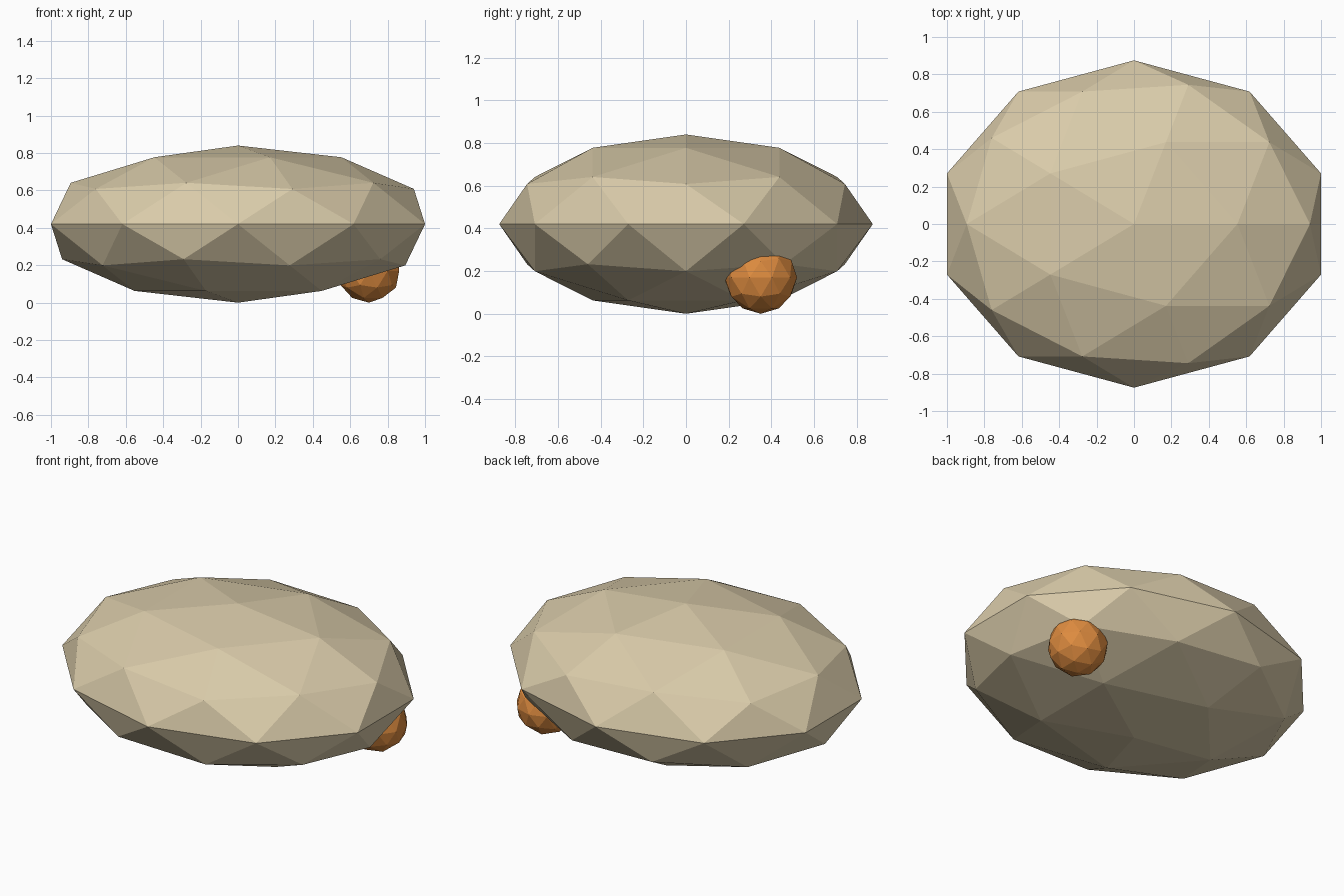
import bpy

if "Cube" in bpy.data.objects:
    bpy.data.objects.remove(bpy.data.objects["Cube"])


def material(name, rgb):
    m = bpy.data.materials.new(name)
    m.diffuse_color = (*rgb, 1.0)
    m.use_nodes = True
    m.node_tree.nodes["Principled BSDF"].inputs["Base Color"].default_value = m.diffuse_color
    return m


def faceted_ball(name, centre, radii, mat):
    bpy.ops.mesh.primitive_ico_sphere_add(subdivisions=2, radius=1.0, location=centre)
    ob = bpy.context.object
    ob.name = name
    ob.scale = radii
    bpy.ops.object.transform_apply(location=False, rotation=False, scale=True)
    bpy.ops.object.shade_flat()
    ob.data.materials.append(mat)
    return ob


sand = material("sand", (0.70, 0.60, 0.40))
orange = material("orange", (0.73, 0.26, 0.05))

# Flattened boulder-like body
faceted_ball("body", (0, 0, 0.42), (1.0515, 0.875, 0.42), sand)

# Small ball tucked under the right rear edge
faceted_ball("small_ball", (0.70, 0.35, 0.17), (0.17, 0.17, 0.17), orange)
